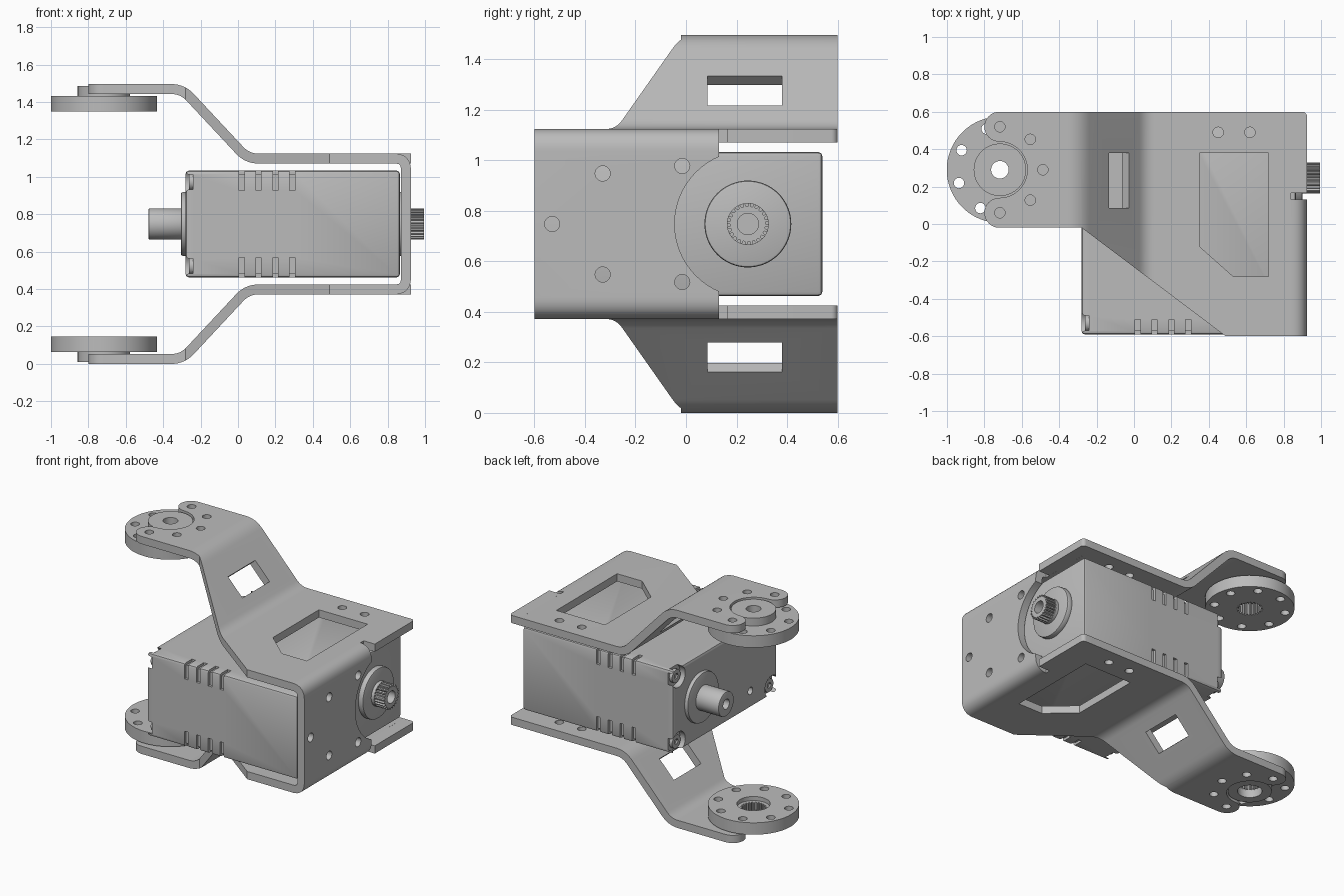
import bpy, bmesh, math
from mathutils import Vector

if "Cube" in bpy.data.objects:
    bpy.data.objects.remove(bpy.data.objects["Cube"])

ZC = 0.748                      # mirror plane of the bracket
SHAFT_Y = 0.245                 # servo output axis
HX, HY = -0.717, 0.29           # hub centre

metal = bpy.data.materials.new("light grey")
metal.diffuse_color = (0.5, 0.5, 0.5, 1)
metal.use_nodes = True
metal.node_tree.nodes["Principled BSDF"].inputs["Base Color"].default_value = metal.diffuse_color


def circle(u, v, r, n=48, a0=0, a1=None):
    """Full circle, or an arc when a1 is given (degrees)."""
    if a1 is None:
        return [(u + r * math.cos(2 * math.pi * i / n), v + r * math.sin(2 * math.pi * i / n)) for i in range(n)]
    ang = [math.radians(a0 + (a1 - a0) * i / n) for i in range(n + 1)]
    return [(u + r * math.cos(a), v + r * math.sin(a)) for a in ang]


def gear(u, v, r_in, r_out, teeth=24):
    pts = []
    for i in range(teeth):
        for k, r in ((0, r_in), (0.4, r_in), (0.55, r_out), (0.85, r_out)):
            a = 2 * math.pi * (i + k) / teeth
            pts.append((u + r * math.cos(a), v + r * math.sin(a)))
    return pts


def rect(u0, v0, u1, v1):
    return [(u0, v0), (u1, v0), (u1, v1), (u0, v1)]


def prism(name, pts, axis, a, b):
    """Extrude a 2D outline along an axis from a to b."""
    put = {'x': lambda u, v, w: (w, u, v), 'y': lambda u, v, w: (u, w, v), 'z': lambda u, v, w: (u, v, w)}[axis]
    bm = bmesh.new()
    lo = [bm.verts.new(put(u, v, a)) for u, v in pts]
    hi = [bm.verts.new(put(u, v, b)) for u, v in pts]
    n = len(pts)
    bm.faces.new(lo)
    bm.faces.new(hi[::-1])
    for i in range(n):
        bm.faces.new((lo[i], hi[i], hi[(i + 1) % n], lo[(i + 1) % n]))
    bmesh.ops.recalc_face_normals(bm, faces=bm.faces)
    me = bpy.data.meshes.new(name)
    bm.to_mesh(me)
    bm.free()
    ob = bpy.data.objects.new(name, me)
    bpy.context.collection.objects.link(ob)
    me.materials.append(metal)
    return ob


def apply(ob, mod):
    bpy.context.view_layer.objects.active = ob
    bpy.ops.object.modifier_apply(modifier=mod.name)


def combine(ob, other, op='DIFFERENCE'):
    m = ob.modifiers.new("bool", 'BOOLEAN')
    m.operation, m.object, m.solver = op, other, 'EXACT'
    apply(ob, m)
    bpy.data.objects.remove(other)


def cut(ob, pts, axis, a, b):
    combine(ob, prism("cutter", pts, axis, a, b))


def bevel(ob, width, segments=2):
    m = ob.modifiers.new("bevel", 'BEVEL')
    m.width, m.segments, m.limit_method = width, segments, 'ANGLE'
    apply(ob, m)


def sheet(path, bend, t):
    """Outline of a bent sheet following a centreline."""
    p = [Vector(q) for q in path]
    c = [p[0]]
    for a, q, b in zip(p, p[1:], p[2:]):
        s, e = q + (a - q).normalized() * bend, q + (b - q).normalized() * bend
        c += [s * (1 - k) ** 2 + q * 2 * k * (1 - k) + e * k * k for k in [i / 8 for i in range(9)]]
    c.append(p[-1])
    left, right = [], []
    for i, q in enumerate(c):
        d0 = (q - c[max(i - 1, 0)]).normalized()
        d1 = (c[min(i + 1, len(c) - 1)] - q).normalized()
        d = (d0 + d1).normalized()
        n = Vector((-d.y, d.x)) * t / 2
        left.append(tuple(q + n))
        right.append(tuple(q - n))
    return left + right[::-1]


# Bracket: bent sheet profile trimmed by its plan outline
half = [(-0.95, 0.7215), (-0.297, 0.7215), (0.05, 0.35), (0.898, 0.35)]
path = [(x, ZC + z) for x, z in half] + [(x, ZC - z) for x, z in half[::-1]]
bracket = prism("bracket", sheet(path, 0.06, 0.053), 'y', -0.7, 0.7)
plan = ([(0.49, -0.6), (1.1, -0.6), (1.1, 0.6)]
        + circle(-0.72, 0.52, 0.08, 16, 90, 270)
        + circle(-0.72, HY, 0.15, 32, 90, -90)[1:-1]
        + circle(-0.72, 0.06, 0.08, 16, 90, 270) + [(-0.28, -0.02)])
combine(bracket, prism("plan", plan, 'z', -1, 3), 'INTERSECT')

# Web trimmed beside the shaft, with a round opening and screw holes
cut(bracket, rect(0.84, 0.13, 1.2, 0.8), 'z', -1, 3)
cut(bracket, circle(SHAFT_Y, ZC, 0.29, 64), 'x', 0.8, 1.2)
for y, z in ((-0.53, 0), (-0.33, 0.2), (-0.33, -0.2), (-0.015, 0.23), (-0.015, -0.23)):
    cut(bracket, circle(y, ZC + z, 0.03, 20), 'x', 0.8, 1.2)

# Flange windows and holes, through both arms
cut(bracket, [(0.35, 0.38), (0.35, -0.12), (0.53, -0.28), (0.72, -0.28), (0.72, 0.38)], 'z', -1, 3)
for x, y in ((0.45, 0.49), (0.62, 0.49)):
    cut(bracket, circle(x, y, 0.028, 20), 'z', -1, 3)
for k in range(-2, 3):
    a = math.radians(45 * k)
    cut(bracket, circle(HX + 0.23 * math.cos(a), HY + 0.23 * math.sin(a), 0.028, 20), 'z', -1, 3)
for s in (1, -1):
    c, d, n = Vector((-0.1, 0.51)), Vector((-0.682, 0.731)) * 0.08, Vector((0.731, 0.682)) * 0.1
    quad = [c + d + n, c - d + n, c - d - n, c + d - n]
    cut(bracket, [(q.x, ZC + s * q.y) for q in quad], 'y', 0.085, 0.38)

parts = [bracket]
for s, side in ((1, "upper"), (-1, "lower")):
    # Flat end tab of the flange past the relief notch
    tab = [(0.84, 0.165), (0.925, 0.165)] + circle(0.9, 0.575, 0.025, 6, 0, 90) + [(0.84, 0.6)]
    parts.append(prism(side + "_flange_tab", tab, 'z', ZC + s * 0.3235, ZC + s * 0.3765))

    # Round hub with raised boss, splined bore and eight holes
    hub = prism(side + "_hub", circle(HX, HY, 0.284, 96), 'z', ZC + s * 0.602, ZC + s * 0.684)
    combine(hub, prism("boss", circle(HX, HY, 0.14, 64), 'z', ZC + s * 0.65, ZC + s * 0.738), 'UNION')
    for k in range(8):
        a = math.radians(18 + 45 * k)
        cut(hub, circle(HX + 0.23 * math.cos(a), HY + 0.23 * math.sin(a), 0.028, 20), 'z', ZC + s * 0.5, ZC + s * 0.9)
    if s > 0:
        cut(hub, gear(HX, HY, 0.07, 0.083), 'z', ZC + 0.5, ZC + 0.685)
        cut(hub, circle(HX, HY, 0.047, 32), 'z', ZC + 0.5, ZC + 0.9)
    else:
        cut(hub, circle(HX, HY, 0.104, 48), 'z', ZC - 0.5, ZC - 0.63)
        cut(hub, gear(HX, HY, 0.07, 0.083), 'z', ZC - 0.5, ZC - 0.685)
        cut(hub, circle(HX, HY, 0.078, 48), 'z', ZC - 0.68, ZC - 0.9)
    parts.append(hub)

# Servo body with rounded edges
body = prism("servo_body", rect(-0.59, ZC - 0.285, 0.54, ZC + 0.285), 'x', -0.28, 0.865)
bevel(body, 0.016)
parts.append(body)
for s in (1, -1):
    for y in (-0.59, 0.54):
        # Vent slots wrapping each long edge
        d = 1 if y < 0 else -1
        for i in range(4):
            x = 0.02 + 0.09 * i
            u0, u1, u2 = y - d * 0.05, y + d * 0.018, y + d * 0.08
            z0, z1, z2 = ZC + s * 0.33, ZC + s * 0.268, ZC + s * 0.18
            cut(body, [(u0, z0), (u2, z0), (u2, z1), (u1, z1), (u1, z2), (u0, z2)], 'x', x - 0.014, x + 0.014)
        # Corner screw recesses on the rear end, each with a screw
        yc, zc = y + d * 0.06, ZC + s * 0.225
        cut(body, circle(yc, zc, 0.072, 32), 'x', -0.35, -0.24)
        screw = prism("case_screw", circle(yc, zc, 0.045, 24), 'x', -0.262, -0.23)
        cut(screw, circle(yc, zc, 0.02, 6), 'x', -0.3, -0.25)
        parts.append(screw)
for y, z in ((-0.3, 0.17), (-0.3, -0.17)):
    cut(body, circle(y, ZC + z, 0.025, 20), 'x', -0.35, -0.2)

# Rear bearing plate and idler shaft
plate = prism("rear_bearing_plate", circle(SHAFT_Y, ZC, 0.17, 64), 'x', -0.305, -0.27)
bevel(plate, 0.008)
idler = prism("idler_shaft", circle(SHAFT_Y, ZC, 0.084, 48), 'x', -0.478, -0.28)
bevel(idler, 0.006)
cut(idler, circle(SHAFT_Y, ZC, 0.034, 24), 'x', -0.6, -0.38)

# Front boss and splined output shaft
boss = prism("output_boss", circle(SHAFT_Y, ZC, 0.172, 64), 'x', 0.85, 0.9)
bevel(boss, 0.01)
spline = prism("output_spline", gear(SHAFT_Y, ZC, 0.07, 0.083), 'x', 0.88, 0.995)
cut(spline, circle(SHAFT_Y, ZC, 0.042, 32), 'x', 0.93, 1.1)
collar = prism("spline_collar", circle(SHAFT_Y, ZC, 0.083, 48), 'x', 0.88, 0.922)
parts += [plate, idler, boss, spline, collar]

# Smooth the round surfaces, keep edges crisp
bpy.ops.object.select_all(action='DESELECT')
for ob in parts:
    ob.select_set(True)
bpy.context.view_layer.objects.active = bracket
bpy.ops.object.shade_smooth_by_angle(angle=math.radians(25))
